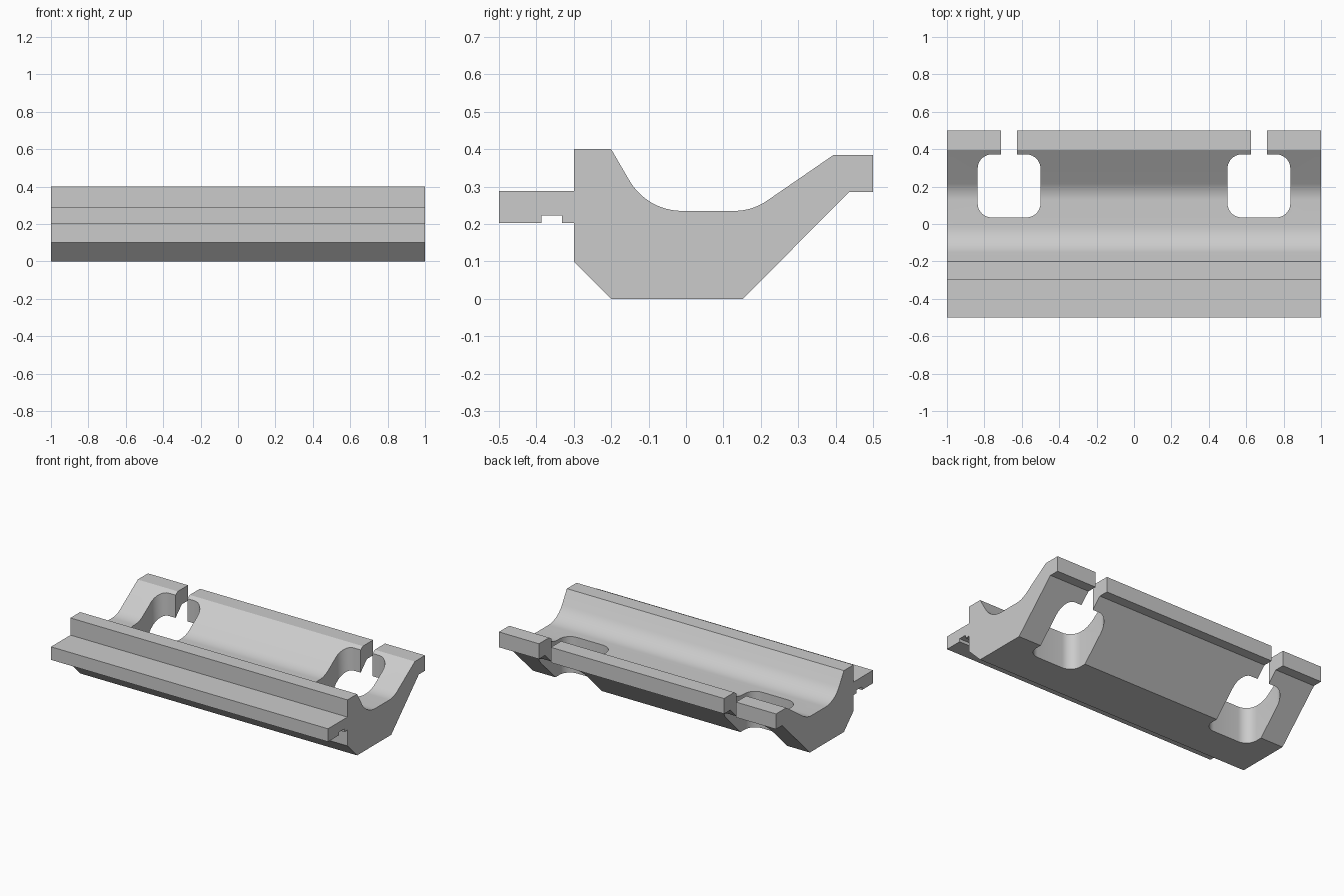
import bpy, bmesh
from math import pi, sin, cos, tan
from mathutils import Vector

cube = bpy.data.objects.get("Cube")
if cube:
    bpy.data.objects.remove(cube, do_unlink=True)


def fillet(prev, corner, nxt, radius, steps=12):
    """Points of a tangent arc rounding the corner between two edges."""
    c = Vector(corner)
    a = (Vector(prev) - c).normalized()
    b = (Vector(nxt) - c).normalized()
    half = a.angle(b) / 2
    mid = c + (a + b).normalized() * radius / sin(half)
    start = c + a * radius / tan(half) - mid
    side = (c + b * radius / tan(half) - mid)
    sweep = pi - 2 * half
    return [tuple(mid + (start * sin(sweep * (1 - i / steps)) + side * sin(sweep * i / steps)) / sin(sweep))
            for i in range(steps + 1)]


def extrude_outline(name, points, offset):
    """Cap an outline of 3D points and extrude it into a solid."""
    bm = bmesh.new()
    face = bm.faces.new([bm.verts.new(p) for p in points])
    moved = bmesh.ops.extrude_face_region(bm, geom=[face], use_keep_orig=True)
    verts = [v for v in moved["geom"] if isinstance(v, bmesh.types.BMVert)]
    bmesh.ops.translate(bm, verts=verts, vec=offset)
    bmesh.ops.recalc_face_normals(bm, faces=bm.faces)
    mesh = bpy.data.meshes.new(name)
    bm.to_mesh(mesh)
    bm.free()
    obj = bpy.data.objects.new(name, mesh)
    bpy.context.collection.objects.link(obj)
    return obj


grey = bpy.data.materials.new("light grey")
grey.use_nodes = True
colour = (0.6, 0.6, 0.6, 1)
grey.diffuse_color = colour
grey.node_tree.nodes["Principled BSDF"].inputs["Base Color"].default_value = colour

# Rail cross-section (y, z): rounded trough, front ledge with groove, rear lip
front_top, rear_top = (-0.2, 0.4), (0.395, 0.385)
trough_front, trough_rear = (-0.104, 0.235), (0.177, 0.235)
section = [front_top]
section += fillet(front_top, trough_front, trough_rear, 0.163)
section += fillet(trough_front, trough_rear, rear_top, 0.155)
section += [rear_top, (0.5, 0.385), (0.5, 0.285), (0.436, 0.285),
            (0.152, 0), (-0.2, 0), (-0.3, 0.1), (-0.3, 0.203),
            (-0.332, 0.203), (-0.332, 0.223), (-0.386, 0.223), (-0.386, 0.203),
            (-0.5, 0.203), (-0.5, 0.288), (-0.3, 0.288), (-0.3, 0.4)]
rail = extrude_outline("rail_body", [(-1, y, z) for y, z in section], (2, 0, 0))
rail.data.materials.append(grey)

# Rounded windows, each with a narrow slot out through the rear lip
half, slot, low, high, out = 0.168, 0.043, 0.035, 0.372, 0.6
box = [(-half, high), (-half, low), (half, low), (half, high)]
window = []
for i, corner in enumerate(box):
    window += fillet(box[i - 1], corner, box[(i + 1) % 4], 0.075, 8)
window += [(slot, high), (slot, out), (-slot, out), (-slot, high)]

bpy.context.view_layer.objects.active = rail
for side in (-1, 1):
    points = [(side * 0.668 + x, y, -0.1) for x, y in window]
    cutter = extrude_outline("window_cutter", points, (0, 0, 0.7))
    cutter.data.materials.append(grey)
    cutter.hide_render = True
    cut = rail.modifiers.new("window", 'BOOLEAN')
    cut.operation = 'DIFFERENCE'
    cut.solver = 'EXACT'
    cut.object = cutter
    bpy.ops.object.modifier_apply(modifier=cut.name)
    bpy.data.objects.remove(cutter, do_unlink=True)

# Smooth the trough and window corners, keep the machined edges sharp
bpy.ops.object.select_all(action='DESELECT')
rail.select_set(True)
bpy.ops.object.shade_smooth_by_angle(angle=pi / 9)
